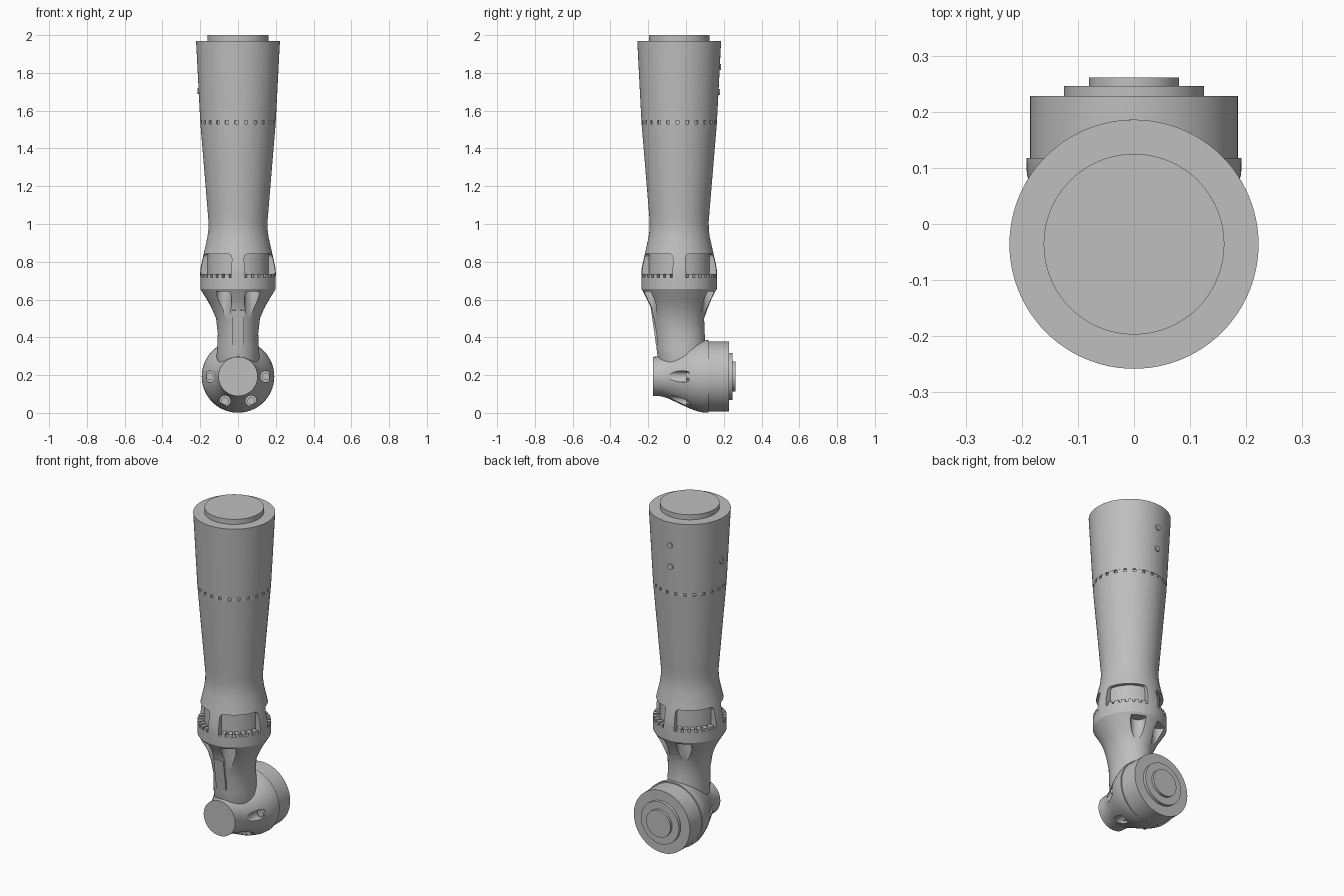
import bpy, bmesh, math
from math import sin, cos, pi, radians
from mathutils import Matrix, Vector

if "Cube" in bpy.data.objects:
    bpy.data.objects.remove(bpy.data.objects["Cube"])

CY = -0.036      # column axis
JZ = 0.193       # joint axis height
TO_Y = Matrix.Translation((0, 0, JZ)) @ Matrix.Rotation(-pi / 2, 4, 'X')

grey = bpy.data.materials.new("satin grey")
grey.use_nodes = True
grey.diffuse_color = (0.52, 0.52, 0.52, 1)
bsdf = next(n for n in grey.node_tree.nodes if n.type == 'BSDF_PRINCIPLED')
bsdf.inputs["Base Color"].default_value = (0.52, 0.52, 0.52, 1)


def finish(name, bm):
    bmesh.ops.recalc_face_normals(bm, faces=bm.faces)
    me = bpy.data.meshes.new(name)
    bm.to_mesh(me)
    bm.free()
    ob = bpy.data.objects.new(name, me)
    bpy.context.collection.objects.link(ob)
    me.materials.append(grey)
    return ob


def loft(bm, sections, matrix=Matrix(), n=72):
    """Capped skin through elliptical sections (z, rx, ry, centre y)."""
    rings = []
    for z, rx, ry, cy in sections:
        rings.append([bm.verts.new(matrix @ Vector((
            rx * cos(2 * pi * i / n), cy + ry * sin(2 * pi * i / n), z)))
            for i in range(n)])
    for a, b in zip(rings, rings[1:]):
        for i in range(n):
            j = (i + 1) % n
            bm.faces.new((a[i], a[j], b[j], b[i]))
    bm.faces.new(rings[0])
    bm.faces.new(rings[-1])


def rod(bm, r, z0, z1, matrix, n=24):
    loft(bm, [(z0, r, r, 0), (z1, r, r, 0)], matrix, n)


def wedge(bm, a0, a1, r0, r1, z0, z1, steps=2, corner=0):
    """Curved block around the column axis, with optional rounded top corners."""
    rows = []
    for i in range(steps + 1):
        a = a0 + (a1 - a0) * i / steps
        rows.append([bm.verts.new((r * cos(a), CY + r * sin(a), z))
                     for r, z in ((r0, z0), (r1, z0), (r1, z1), (r0, z1))])
    for p, q in zip(rows, rows[1:]):
        for k in range(4):
            m = (k + 1) % 4
            bm.faces.new((p[k], p[m], q[m], q[k]))
    bm.faces.new(rows[0])
    bm.faces.new(rows[-1])
    if corner:
        edges = [bm.edges.get((row[2], row[3])) for row in (rows[0], rows[-1])]
        bmesh.ops.bevel(bm, geom=edges, offset=corner, segments=4,
                        profile=0.5, affect='EDGES')


def activate(ob):
    bpy.ops.object.select_all(action='DESELECT')
    ob.select_set(True)
    bpy.context.view_layer.objects.active = ob


def cut(target, bm):
    cutter = finish("cutter", bm)
    cutter.hide_render = True
    mod = target.modifiers.new("pockets", 'BOOLEAN')
    mod.operation = 'DIFFERENCE'
    mod.solver = 'EXACT'
    mod.object = cutter
    activate(target)
    bpy.ops.object.modifier_apply(modifier=mod.name)
    bpy.data.objects.remove(cutter)


def smooth(ob):
    activate(ob)
    bpy.ops.object.shade_smooth_by_angle(angle=radians(28))


# Column: tapered tube, flange and neck
neck = [(0.2, 0.1, 0.12, -0.01), (0.3, 0.114, 0.13, -0.02),
        (0.34, 0.11, 0.13, -0.026), (0.42, 0.107, 0.13, -0.031),
        (0.5, 0.116, 0.136, -0.04), (0.56, 0.142, 0.152, -0.035),
        (0.6, 0.165, 0.17, CY), (0.64, 0.19, 0.19, CY)]
tube = [(0.655, 0.199), (0.74, 0.2), (0.77, 0.198), (0.85, 0.18), (0.93, 0.162),
        (0.97, 0.157), (1.01, 0.156), (1.06, 0.16), (1.53, 0.199), (1.53, 0.19),
        (1.547, 0.19), (1.547, 0.2), (1.66, 0.206), (1.97, 0.222), (1.97, 0.161),
        (2.0, 0.161)]
bm = bmesh.new()
loft(bm, neck + [(z, r, r, CY) for z, r in tube], n=96)
column = finish("arm_column", bm)

# Window pockets above the flange and round pockets below it
bm = bmesh.new()
for q in range(4):
    a = q * pi / 2
    wedge(bm, a + radians(10), a + radians(80), 0.163, 0.26, 0.717, 0.84, 14, 0.025)
for deg in (65, 115, 245, 295):
    a = radians(deg)
    rod(bm, 0.042, 0.45, 0.642,
        Matrix.Translation((0.178 * cos(a), CY + 0.178 * sin(a), 0)))
cut(column, bm)
smooth(column)

# Clamp teeth in the windows and around the upper seam
bm = bmesh.new()
for q in range(4):
    for i in range(6):
        a = q * pi / 2 + radians(14 + i * 11)
        wedge(bm, a, a + radians(7), 0.155, 0.199, 0.712, 0.734)
finish("lower_clamp_teeth", bm)
bm = bmesh.new()
for i in range(24):
    a = 2 * pi * i / 24
    wedge(bm, a, a + radians(10), 0.185, 0.199, 1.528, 1.549)
finish("upper_clamp_teeth", bm)

# Raised plate on the front of the neck
bm = bmesh.new()
bmesh.ops.create_cube(bm, size=1, matrix=Matrix.Translation((0, -0.162, 0.453))
                      @ Matrix.Rotation(0.14, 4, 'X')
                      @ Matrix.Diagonal((0.064, 0.02, 0.185, 1)))
finish("neck_plate", bm)

# Joint housing: flared body turned about the horizontal axis
profile = [(-0.175, 0.104), (-0.13, 0.105), (-0.09, 0.118), (-0.04, 0.142),
           (0.02, 0.17), (0.06, 0.184), (0.09, 0.191), (0.118, 0.192),
           (0.118, 0.185), (0.228, 0.185), (0.228, 0.125), (0.246, 0.125),
           (0.246, 0.08), (0.261, 0.08)]
bm = bmesh.new()
loft(bm, [(y, r, r, 0) for y, r in profile], TO_Y)
housing = finish("joint_housing", bm)

# Screw pockets in the flare, with a screw head in each
holes = [(0.148 * cos(radians(d)), 0.148 * sin(radians(d))) for d in (0, 62, 118, 180)]
bm, screws = bmesh.new(), bmesh.new()
for x, y in holes:
    place = TO_Y @ Matrix.Translation((x, y, 0))
    rod(bm, 0.03, -0.25, 0.015, place)
    rod(screws, 0.02, 0.0, 0.03, place)
cut(housing, bm)
smooth(housing)
smooth(finish("joint_screws", screws))

# Small buttons on the upper sleeve
bm = bmesh.new()
for deg, z in ((180, 1.705), (95, 1.7), (95, 1.83)):
    r = 0.2 + 0.052 * (z - 1.547)
    rod(bm, 0.016, r - 0.01, r + 0.007, Matrix.Translation((0, CY, z))
        @ Matrix.Rotation(radians(deg), 4, 'Z') @ Matrix.Rotation(pi / 2, 4, 'Y'))
smooth(finish("sleeve_buttons", bm))
